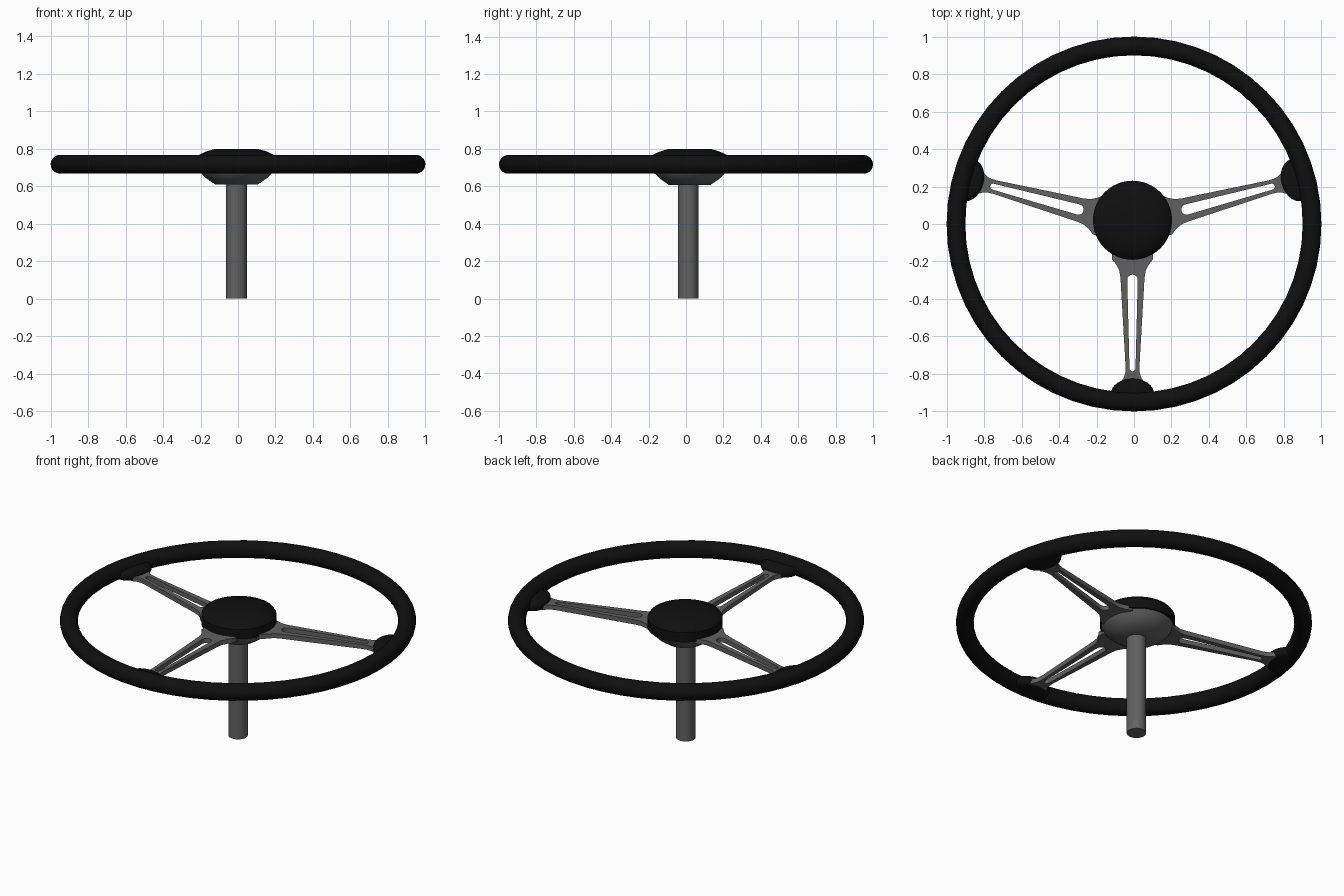
import bpy, math
from mathutils import Matrix, Vector

if "Cube" in bpy.data.objects:
    bpy.data.objects.remove(bpy.data.objects["Cube"])

CX = -0.008   # hub, spokes and column sit a hair left of the rim centre


def material(name, v):
    m = bpy.data.materials.new(name)
    m.diffuse_color = (v, v, v, 1)
    m.use_nodes = True
    m.node_tree.nodes["Principled BSDF"].inputs["Base Color"].default_value = m.diffuse_color
    return m


black = material("black_leather", 0.005)
metal = material("grey_metal", 0.12)


def lathe(name, profile, mat, loc, segs=48, scale=(1, 1, 1), turn=0.0, angle=35):
    """Spin (radius, height) points around z; zero-radius ends become poles."""
    verts, rings, faces = [], [], []
    for r, z in profile:
        n = 1 if r == 0 else segs
        rings.append([len(verts) + i for i in range(n)])
        for i in range(n):
            a = 2 * math.pi * i / segs
            verts.append((r * math.cos(a) * scale[0], r * math.sin(a) * scale[1], z * scale[2]))
    for lo, hi in zip(rings, rings[1:]):
        for i in range(segs):
            j = (i + 1) % segs
            quad = [lo[i % len(lo)], lo[j % len(lo)], hi[j % len(hi)], hi[i % len(hi)]]
            faces.append(list(dict.fromkeys(quad)))
    me = bpy.data.meshes.new(name)
    me.from_pydata(verts, [], faces)
    me.materials.append(mat)
    ob = bpy.data.objects.new(name, me)
    ob.location = loc
    ob.rotation_euler.z = turn
    bpy.context.collection.objects.link(ob)
    smooth(ob, angle)
    return ob


def smooth(ob, angle=35):
    bpy.ops.object.select_all(action='DESELECT')
    ob.select_set(True)
    bpy.context.view_layer.objects.active = ob
    bpy.ops.object.shade_smooth_by_angle(angle=math.radians(angle))


# Rim
bpy.ops.mesh.primitive_torus_add(major_radius=0.95, minor_radius=0.05, major_segments=56,
                                 minor_segments=20, location=(0, 0, 0.7175))
rim = bpy.context.object
rim.name = "rim"
rim.data.materials.append(black)
smooth(rim)

# Steering column
lathe("column", [(0, 0), (0.055, 0), (0.055, 0.63), (0, 0.63)], metal, (CX, 0.012, 0), 32)

# Hub: metal bowl underneath, black domed cap on top
lathe("hub_bowl", [(0, 0.608), (0.112, 0.608), (0.16, 0.641), (0.187, 0.667),
                   (0.202, 0.692), (0, 0.692)], metal, (CX, 0.02, 0))
lathe("hub_cap", [(0, 0.69), (0.211, 0.69), (0.211, 0.75), (0.198, 0.768),
                  (0.16, 0.786), (0.112, 0.80), (0, 0.80)], black, (CX, 0.02, 0))

# Spoke outline: (distance along spoke, half width)
EDGE = [(0.15, 0.11), (0.19, 0.108), (0.215, 0.088), (0.25, 0.07), (0.29, 0.064),
        (0.76, 0.037), (0.79, 0.038), (0.815, 0.044), (0.84, 0.06), (0.90, 0.06)]


def slot(x0, r0, x1, r1, n=8):
    """Tapered slot with round ends."""
    pts = []
    for cx, r, start in ((x1, r1, -90), (x0, r0, 90)):
        for i in range(n + 1):
            a = math.radians(start + 180 * i / n)
            pts.append((cx + r * math.cos(a), r * math.sin(a)))
    return pts


def spoke(name, turn):
    cu = bpy.data.curves.new(name, 'CURVE')
    cu.dimensions = '2D'
    cu.fill_mode = 'BOTH'
    cu.extrude = 0.014
    outline = [(x, -w) for x, w in EDGE] + [(x, w) for x, w in reversed(EDGE)]
    for pts in (outline, slot(0.298, 0.028, 0.77, 0.016)):
        sp = cu.splines.new('POLY')
        sp.points.add(len(pts) - 1)
        for p, (x, y) in zip(sp.points, pts):
            p.co = (x, y, 0, 1)
        sp.use_cyclic_u = True
    cu.materials.append(metal)
    ob = bpy.data.objects.new(name, cu)
    ob.location = (CX, 0, 0.691)
    ob.rotation_euler.z = turn
    bpy.context.collection.objects.link(ob)
    bpy.ops.object.select_all(action='DESELECT')
    ob.select_set(True)
    bpy.context.view_layer.objects.active = ob
    bpy.ops.object.convert(target='MESH')


# Three spokes, each with a rounded grip where it meets the rim
GRIP = [(0, -0.03), (0.75, -0.03), (0.93, -0.022), (1, -0.008), (1, 0.008),
        (0.93, 0.022), (0.75, 0.03), (0, 0.03)]
for side, deg in (("front", -90), ("right", 15), ("left", 165)):
    a = math.radians(deg)
    spoke(side + "_spoke", a)
    lathe(side + "_grip", GRIP, black,
          (CX + 0.905 * math.cos(a), 0.905 * math.sin(a), 0.703),
          32, (0.08, 0.115, 1), a, 50)
